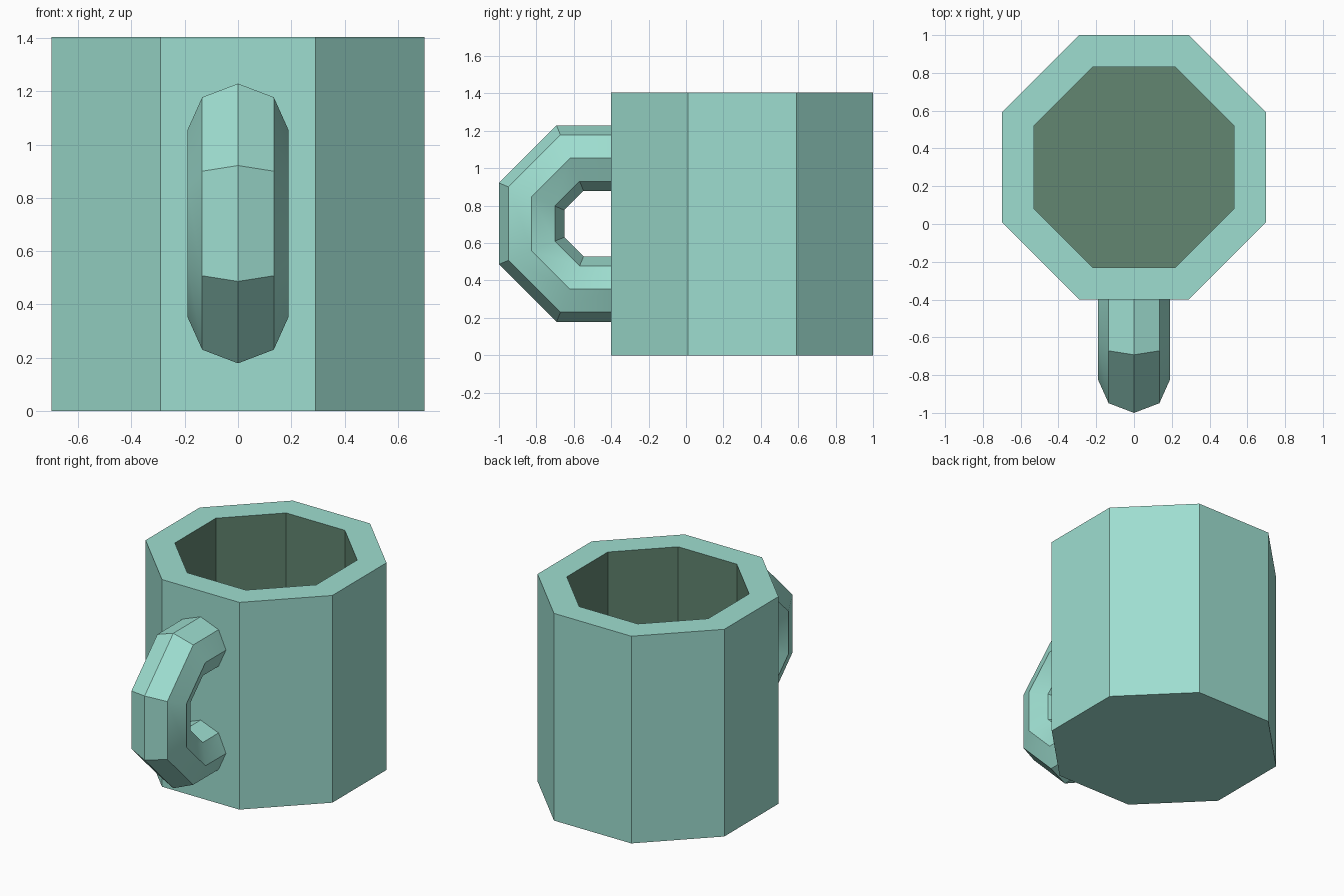
import bpy, bmesh, math

cube = bpy.data.objects.get("Cube")
if cube:
    bpy.data.objects.remove(cube, do_unlink=True)


def srgb(r, g, b):
    def lin(c):
        c /= 255
        return c / 12.92 if c <= 0.04045 else ((c + 0.055) / 1.055) ** 2.4
    return (lin(r), lin(g), lin(b), 1.0)


def make_material(name, colour):
    mat = bpy.data.materials.new(name)
    mat.use_nodes = True
    mat.diffuse_color = colour
    bsdf = next(n for n in mat.node_tree.nodes if n.type == 'BSDF_PRINCIPLED')
    bsdf.inputs["Base Color"].default_value = colour
    return mat


mint = make_material("mint glaze", srgb(158, 222, 208))
olive = make_material("dark olive interior", srgb(98, 134, 113))


def make_object(name, bm, mats):
    bmesh.ops.recalc_face_normals(bm, faces=bm.faces)
    mesh = bpy.data.meshes.new(name)
    bm.to_mesh(mesh)
    bm.free()
    obj = bpy.data.objects.new(name, mesh)
    bpy.context.collection.objects.link(obj)
    for m in mats:
        mesh.materials.append(m)
    return obj


def bridge(bm, a, b, mat=0):
    # Quads between two closed loops with the same number of points
    n = len(a)
    for i in range(n):
        j = (i + 1) % n
        bm.faces.new((a[i], a[j], b[j], b[i])).material_index = mat


# Mug body: octagonal rings from the base, up the outside and down the inside
BODY_Y, HEIGHT = 0.30, 1.404
OUTER, INNER, FLOOR = 0.70, 0.53, 0.17


def octagon(bm, apothem, z):
    r = apothem / math.cos(math.pi / 8)
    angles = [(i + 0.5) * math.pi / 4 for i in range(8)]
    return [bm.verts.new((r * math.cos(a), BODY_Y + r * math.sin(a), z)) for a in angles]


bm = bmesh.new()
rings = [octagon(bm, a, z) for a, z in
         ((OUTER, 0), (OUTER, HEIGHT), (INNER, HEIGHT), (INNER, FLOOR))]
bm.faces.new(rings[0])
for k, mat in enumerate((0, 0, 1)):
    bridge(bm, rings[k], rings[k + 1], mat)
bm.faces.new(rings[3]).material_index = 1
make_object("mug_body", bm, (mint, olive))

# Handle: octagonal section swept along part of an octagonal ring
HANDLE_Y, HANDLE_Z, RING = -0.475, 0.704, 0.35
HALF_WIDTH, HALF_DEPTH, END_Y = 0.19, 0.175, -0.39
T = math.tan(math.pi / 8)

bm = bmesh.new()
sections = [[] for _ in range(6)]
for i in range(8):
    a = i * math.pi / 4
    x, r = HALF_WIDTH * math.sin(a), RING + HALF_DEPTH * math.cos(a)
    upper = [(END_Y, r), (HANDLE_Y - r * T, r), (HANDLE_Y - r, r * T)]
    path = upper + [(y, -z) for y, z in reversed(upper)]
    for section, (y, z) in zip(sections, path):
        section.append(bm.verts.new((x, y, HANDLE_Z + z)))
for a, b in zip(sections, sections[1:]):
    bridge(bm, a, b)
bm.faces.new(sections[0])
bm.faces.new(sections[-1])
handle = make_object("handle", bm, (mint,))

# Soften only the shallow bends on the handle's sides
bpy.ops.object.select_all(action='DESELECT')
handle.select_set(True)
bpy.context.view_layer.objects.active = handle
bpy.ops.object.shade_smooth_by_angle(angle=math.radians(30))
